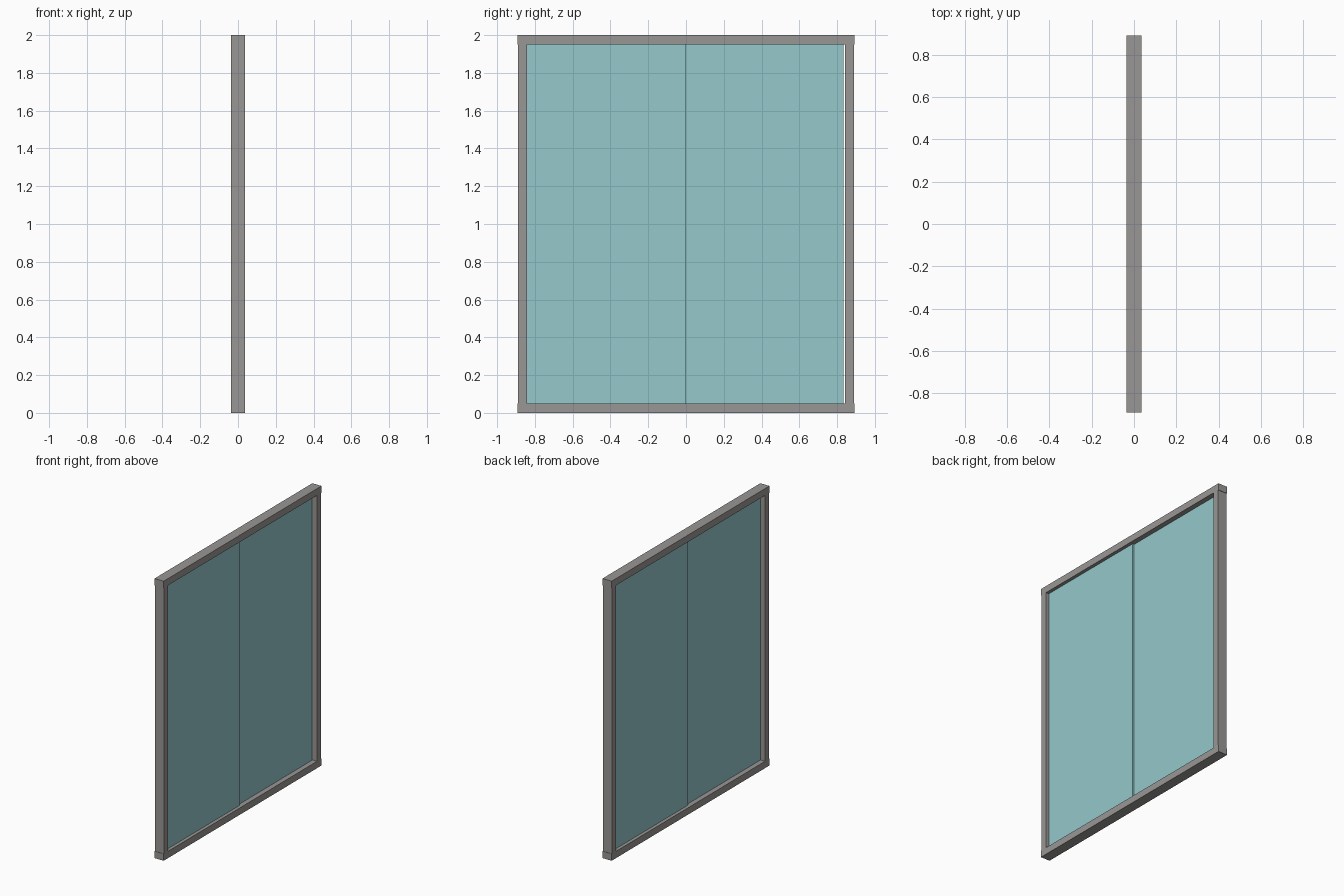
import bpy

default_cube = bpy.data.objects.get("Cube")
if default_cube:
    bpy.data.objects.remove(default_cube, do_unlink=True)


def make_material(name, colour):
    mat = bpy.data.materials.new(name)
    mat.use_nodes = True
    mat.diffuse_color = (*colour, 1)
    mat.node_tree.nodes["Principled BSDF"].inputs["Base Color"].default_value = (*colour, 1)
    return mat


def make_box(name, x, y, z, mat):
    """Box spanning the (low, high) range on each axis."""
    ranges = (x, y, z)
    bpy.ops.mesh.primitive_cube_add(size=1)
    obj = bpy.context.object
    obj.name = name
    obj.location = [(lo + hi) / 2 for lo, hi in ranges]
    obj.scale = [hi - lo for lo, hi in ranges]
    bpy.ops.object.transform_apply(location=True, rotation=False, scale=True)
    obj.data.materials.append(mat)
    return obj


grey = make_material("frame grey", (0.32, 0.31, 0.30))
glass = make_material("pale teal glass", (0.30, 0.58, 0.60))

HALF_WIDTH = 0.892
HEIGHT = 2.0
BAR = 0.049
OPENING = 0.842
DEPTH = (-0.036, 0.036)
PANE = 0.012

# Rails run the full width
full = (-HALF_WIDTH, HALF_WIDTH)
make_box("bottom_rail", DEPTH, full, (0, BAR), grey)
make_box("top_rail", DEPTH, full, (HEIGHT - BAR, HEIGHT), grey)

# Stiles stand between the rails, set in slightly at the ends
inner = (BAR, HEIGHT - BAR)
make_box("front_stile", DEPTH, (-0.889, -OPENING), inner, grey)
make_box("back_stile", DEPTH, (OPENING, 0.889), inner, grey)

# Sliding panes on two tracks, the back one not quite closed
make_box("front_pane", (0, PANE), (-OPENING, 0), inner, glass)
make_box("back_pane", (-PANE, 0), (-0.008, 0.834), inner, glass)
